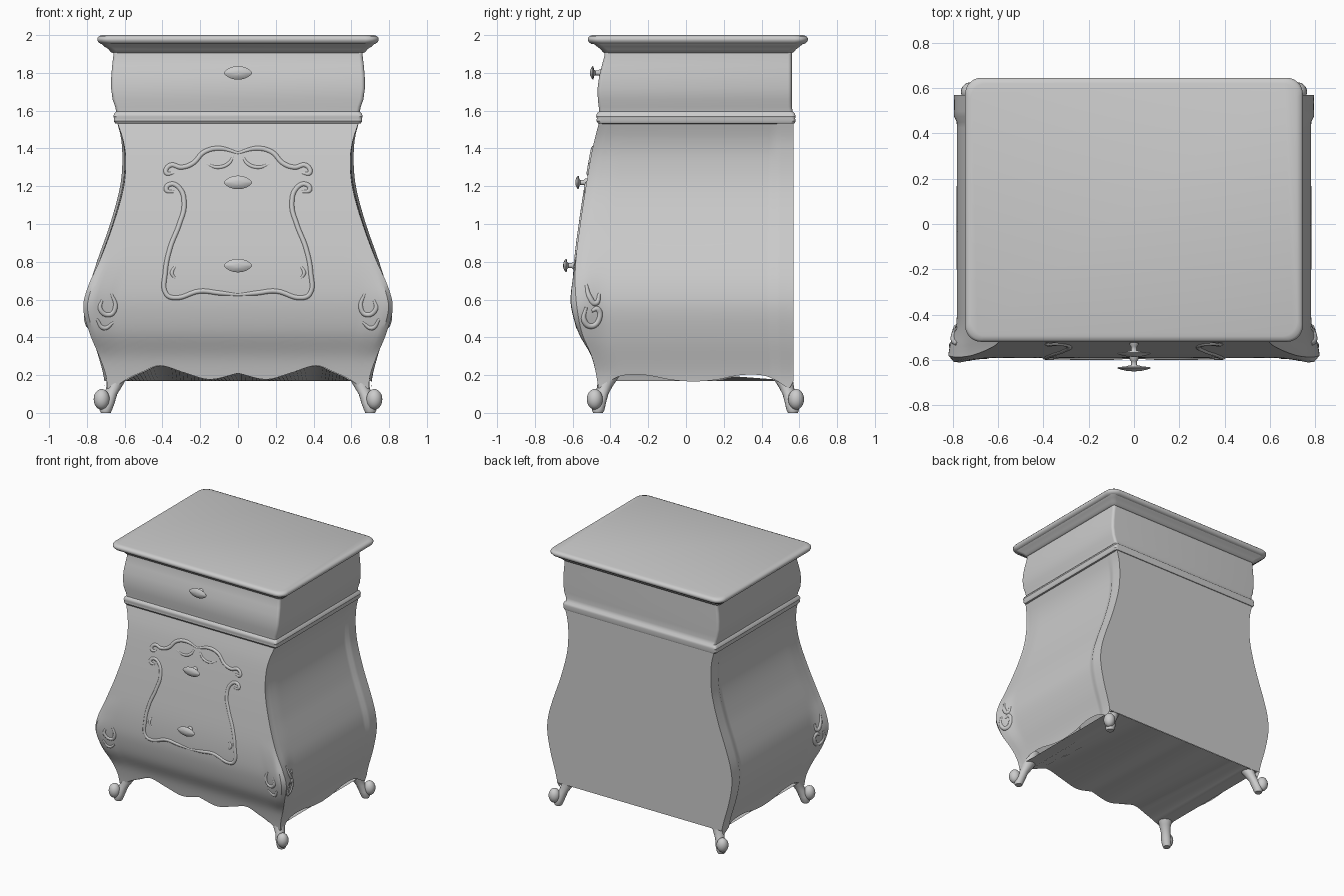
import bpy, bmesh, math
from mathutils import Vector

if "Cube" in bpy.data.objects:
    bpy.data.objects.remove(bpy.data.objects["Cube"])

paint = bpy.data.materials.new("plain_grey")
paint.use_nodes = True
GREY = (0.6, 0.6, 0.6, 1)
paint.diffuse_color = GREY
paint.node_tree.nodes["Principled BSDF"].inputs["Base Color"].default_value = GREY


def finish(name, bm, angle=40):
    """Turn a bmesh into a smooth shaded object."""
    bmesh.ops.recalc_face_normals(bm, faces=bm.faces)
    mesh = bpy.data.meshes.new(name)
    bm.to_mesh(mesh)
    bm.free()
    mesh.materials.append(paint)
    obj = bpy.data.objects.new(name, mesh)
    bpy.context.collection.objects.link(obj)
    bpy.ops.object.select_all(action="DESELECT")
    obj.select_set(True)
    bpy.context.view_layer.objects.active = obj
    bpy.ops.object.shade_smooth_by_angle(angle=math.radians(angle))
    return obj


def spline(points):
    """Smooth function through (key, value) points, flat beyond the ends."""
    pts = sorted(points)

    def slope(i):
        a, b = pts[max(i - 1, 0)], pts[min(i + 1, len(pts) - 1)]
        return (b[1] - a[1]) / (b[0] - a[0])

    def value(k):
        if k <= pts[0][0]:
            return pts[0][1]
        for i in range(len(pts) - 1):
            (a, va), (b, vb) = pts[i], pts[i + 1]
            if k <= b:
                h, t = b - a, (k - a) / (b - a)
                s = t * t * (3 - 2 * t)
                curve = t * (1 - t) * h * ((1 - t) * slope(i) - t * slope(i + 1))
                return va + (vb - va) * s + curve
        return pts[-1][1]
    return value


def loft(bm, rings, caps=True):
    """Skin a stack of closed rings of points."""
    rows = [[bm.verts.new(p) for p in ring] for ring in rings]
    n = len(rows[0])
    for a, b in zip(rows, rows[1:]):
        for i in range(n):
            j = (i + 1) % n
            bm.faces.new((a[i], a[j], b[j], b[i]))
    if caps:
        bm.faces.new(rows[0])
        bm.faces.new(rows[-1])
    return rows


# Profiles by height
BACK, SHOULDER, FLOOR = 0.57, 1.54, 0.17
corner_x = spline([(0.1, 0.69), (0.2, 0.7), (0.3, 0.735), (0.42, 0.785), (0.56, 0.82), (0.68, 0.79),
                   (0.8, 0.735), (1, 0.66), (1.2, 0.605), (1.35, 0.595), (1.45, 0.61), (1.54, 0.64)])
side_x = spline([(0.1, 0.69), (0.2, 0.7), (0.4, 0.755), (0.56, 0.782), (0.68, 0.77), (0.8, 0.735),
                 (1, 0.665), (1.2, 0.612), (1.35, 0.6), (1.45, 0.612), (1.54, 0.64)])
front_y = spline([(0.1, -0.46), (0.2, -0.475), (0.3, -0.5), (0.42, -0.555), (0.55, -0.585),
                  (0.65, -0.592), (0.8, -0.585), (1, -0.56), (1.2, -0.53), (1.4, -0.495), (1.54, -0.46)])
corner_bulge = spline([(0.3, 0), (0.45, 0.015), (0.58, 0.022), (0.72, 0.008), (0.85, 0)])
post_shape = spline([(0.8, 0), (0.9, 0.6), (0.95, 1), (0.985, 0.6), (1, -0.4)])

# Scalloped lower edges, by distance from the middle
front_edge = spline([(0, 0.21), (0.15, 0.177), (0.28, 0.213), (0.4, 0.25), (0.5, 0.215),
                     (0.58, 0.18), (0.66, 0.13)])
side_edge = spline([(0, 0.165), (0.12, 0.175), (0.25, 0.2), (0.37, 0.198), (0.44, 0.17), (0.5, 0.13)])


def front_point(s, z):
    x = corner_x(z) * s
    return Vector((x, front_y(z) - corner_bulge(z) * post_shape(abs(s)), z))


def side_point(t, z, sign):
    """t runs from the front corner to the back corner."""
    start = front_point(1, z).y
    blend = max(0, 1 - t / 0.14)
    blend = blend * blend * (3 - 2 * blend)
    post = 0.012 * min(1, max(0, (t - 0.9) / 0.015)) * min(1, (SHOULDER - z) * 6)
    rounding = 0.012 * max(0, 1 - t / 0.03)
    x = side_x(z) + (corner_x(z) - side_x(z)) * blend + post - rounding * blend * 0.5
    return Vector((sign * x, start + (BACK - start) * t, z))


# Bombe body: front, sides and back as one skin
LEVELS, ACROSS, DEEP = 44, 72, 48
bm = bmesh.new()
front_steps = [-1 + 2 * i / ACROSS for i in range(ACROSS + 1)]
side_steps = [i / DEEP for i in range(1, DEEP)]
rings = []
for level in range(LEVELS + 1):
    k = level / LEVELS
    ring = []

    def height(bottom):
        return bottom + (SHOULDER - bottom) * k
    for s in front_steps:
        ring.append(front_point(s, height(front_edge(abs(s) * 0.69))))
    for t in side_steps:
        ring.append(side_point(t, height(side_edge(abs(-0.47 + 1.04 * t - 0.04))), 1))
    for s in reversed(front_steps):
        z = height(FLOOR)
        ring.append(Vector((s * side_point(1, z, 1).x, BACK, z)))
    for t in reversed(side_steps):
        ring.append(side_point(t, height(side_edge(abs(-0.47 + 1.04 * t - 0.04))), -1))
    rings.append(ring)
rows = loft(bm, rings, caps=False)
bm.faces.new(rows[-1])
finish("bombe_body", bm, 35)

# Underside panel, following the front apron
bm = bmesh.new()
strip = []
for s in front_steps:
    z = max(FLOOR, front_edge(abs(s) * 0.69))
    near = front_point(s * 0.99, z)
    strip.append((bm.verts.new(near), bm.verts.new((s * side_x(FLOOR) * 0.99, BACK - 0.002, FLOOR))))
for a, b in zip(strip, strip[1:]):
    bm.faces.new((a[0], b[0], b[1], a[1]))
finish("underside", bm)


def rounded_ring(z, half, front, back, radius, steps=8):
    ring = []
    for cx, cy, quarter in ((1, 1, 0), (-1, 1, 1), (-1, -1, 2), (1, -1, 3)):
        for i in range(steps + 1):
            a = (quarter + i / steps) * math.pi / 2
            y = back - radius if cy > 0 else front + radius
            ring.append((cx * (half - radius) + radius * math.cos(a), y + radius * math.sin(a), z))
    return ring


# Upper drawer with waist moulding: height, half width, front, back
bm = bmesh.new()
drawer = [(1.53, 0.63, -0.45, 0.565), (1.532, 0.65, -0.465, 0.575), (1.545, 0.658, -0.474, 0.58),
          (1.56, 0.656, -0.472, 0.578), (1.57, 0.66, -0.476, 0.58), (1.585, 0.655, -0.472, 0.576),
          (1.595, 0.645, -0.46, 0.565), (1.62, 0.65, -0.462, 0.56), (1.66, 0.664, -0.467, 0.56),
          (1.72, 0.672, -0.468, 0.56), (1.78, 0.671, -0.46, 0.56), (1.84, 0.666, -0.445, 0.56),
          (1.89, 0.66, -0.432, 0.56), (1.93, 0.66, -0.43, 0.56)]
loft(bm, [rounded_ring(*row, 0.02) for row in drawer])
finish("upper_drawer", bm)

# Cornice and table top
bm = bmesh.new()
cornice = [(1.905, 0.658, -0.43, 0.56), (1.91, 0.675, -0.44, 0.57), (1.925, 0.685, -0.452, 0.583),
           (1.94, 0.708, -0.472, 0.603), (1.955, 0.722, -0.49, 0.62)]
loft(bm, [rounded_ring(*row, 0.035) for row in cornice])
finish("cornice", bm)
bm = bmesh.new()
slab = [(1.953, 0), (1.96, 0.012), (1.972, 0.02), (1.984, 0.02), (1.994, 0.012), (2, -0.004)]
loft(bm, [rounded_ring(z, 0.725 + e, -0.5 - e, 0.625 + e, 0.07) for z, e in slab])
finish("table_top", bm, 50)

# Four scroll feet, splayed outward: x, y, height, radius
foot = [(0.63, -0.4, 0.25, 0.06), (0.64, -0.41, 0.19, 0.054), (0.655, -0.43, 0.14, 0.041),
        (0.673, -0.445, 0.1, 0.034), (0.69, -0.46, 0.05, 0.036), (0.7, -0.465, 0.015, 0.033),
        (0.7, -0.466, 0, 0.026)]
for sx, side in ((1, "left"), (-1, "right")):
    for end in ("front", "back"):
        def place(x, y):
            return sx * x, (y if end == "front" else 0.1 - y)
        bm = bmesh.new()
        rings = []
        for x, y, z, r in foot:
            cx, cy = place(x, y)
            rings.append([(cx + r * math.cos(math.tau * i / 16), cy + r * math.sin(math.tau * i / 16), z)
                          for i in range(16)])
        loft(bm, rings)
        ball = bmesh.ops.create_uvsphere(bm, u_segments=20, v_segments=12, radius=0.042)["verts"]
        bmesh.ops.scale(bm, vec=(1, 1, 1.3), verts=ball)
        bmesh.ops.translate(bm, vec=(*place(0.722, -0.483), 0.072), verts=ball)
        finish(f"{end}_{side}_foot", bm, 60)

# Pointed oval knobs: outward distance, size
stem = [(-0.012, 0.3), (0.006, 0.26), (0.014, 0.17), (0.03, 0.17), (0.036, 0.45), (0.04, 0.95),
        (0.044, 1), (0.05, 0.8), (0.056, 0.45), (0.058, 0.12)]
for name, z, y in (("upper", 1.8, -0.45), ("middle", 1.22, -0.528), ("lower", 0.78, -0.592)):
    bm = bmesh.new()
    rings = []
    for out, size in stem:
        ring = []
        for i in range(32):
            c, s = math.cos(math.tau * i / 32), math.sin(math.tau * i / 32)
            tall = 0.036 * math.copysign(abs(s) ** 1.4, s) if size > 0.4 else 0.075 * s
            ring.append((0.075 * size * c, y - out, z + size * tall))
        rings.append(ring)
    loft(bm, rings)
    finish(f"{name}_knob", bm, 50)


def carving(name, path, radius, surface):
    """Tapered raised strand laid on a surface and mirrored."""
    for sign, side in ((1, "left"), (-1, "right")):
        data = bpy.data.curves.new(name, "CURVE")
        data.dimensions = "3D"
        data.bevel_depth, data.bevel_resolution, data.resolution_u = radius, 3, 6
        line = data.splines.new("BEZIER")
        line.bezier_points.add(len(path) - 1)
        for i, (point, (a, z)) in enumerate(zip(line.bezier_points, path)):
            p = surface(a, z)
            point.co = (sign * p.x, p.y, p.z)
            point.handle_left_type = point.handle_right_type = "AUTO"
            point.radius = 0.6 if i in (0, len(path) - 1) else 1
        data.use_fill_caps = True
        data.materials.append(paint)
        obj = bpy.data.objects.new(f"{side}_{name}", data)
        bpy.context.collection.objects.link(obj)


def on_front(x, z):
    p = front_point(x / corner_x(z), z)
    return p + Vector((0, 0.006, 0))


def on_side(y, z):
    start = front_point(1, z).y
    return side_point((y - start) / (BACK - start), z, 1) - Vector((0.006, 0, 0))


# Carved frame on the front
carving("frame_side", [(0.34, 1.17), (0.38, 1.18), (0.36, 1.21), (0.31, 1.19), (0.285, 1.1), (0.31, 1),
                       (0.36, 0.87), (0.385, 0.74), (0.38, 0.63), (0.34, 0.61), (0.2, 0.645),
                       (0.1, 0.635), (0, 0.625)], 0.014, on_front)
carving("frame_crest", [(0.34, 1.27), (0.38, 1.27), (0.36, 1.31), (0.3, 1.3), (0.24, 1.32),
                        (0.18, 1.38), (0.1, 1.4), (0, 1.375)], 0.014, on_front)
carving("crest_leaf", [(0.02, 1.37), (0.05, 1.32), (0.11, 1.3), (0.17, 1.32)], 0.011, on_front)
carving("frame_curl", [(0.33, 0.78), (0.35, 0.74), (0.33, 0.71)], 0.012, on_front)

# Carved leaves on the front corners
carving("front_leaf", [(0.67, 0.63), (0.65, 0.56), (0.68, 0.52), (0.73, 0.55), (0.72, 0.6)], 0.014, on_front)
carving("front_scroll", [(0.75, 0.5), (0.71, 0.45), (0.66, 0.48)], 0.014, on_front)
carving("side_leaf", [(-0.53, 0.68), (-0.51, 0.61), (-0.48, 0.58), (-0.46, 0.63)], 0.016, on_side)
carving("side_scroll", [(-0.53, 0.56), (-0.54, 0.49), (-0.5, 0.46), (-0.46, 0.5), (-0.47, 0.55),
                        (-0.5, 0.54)], 0.016, on_side)
